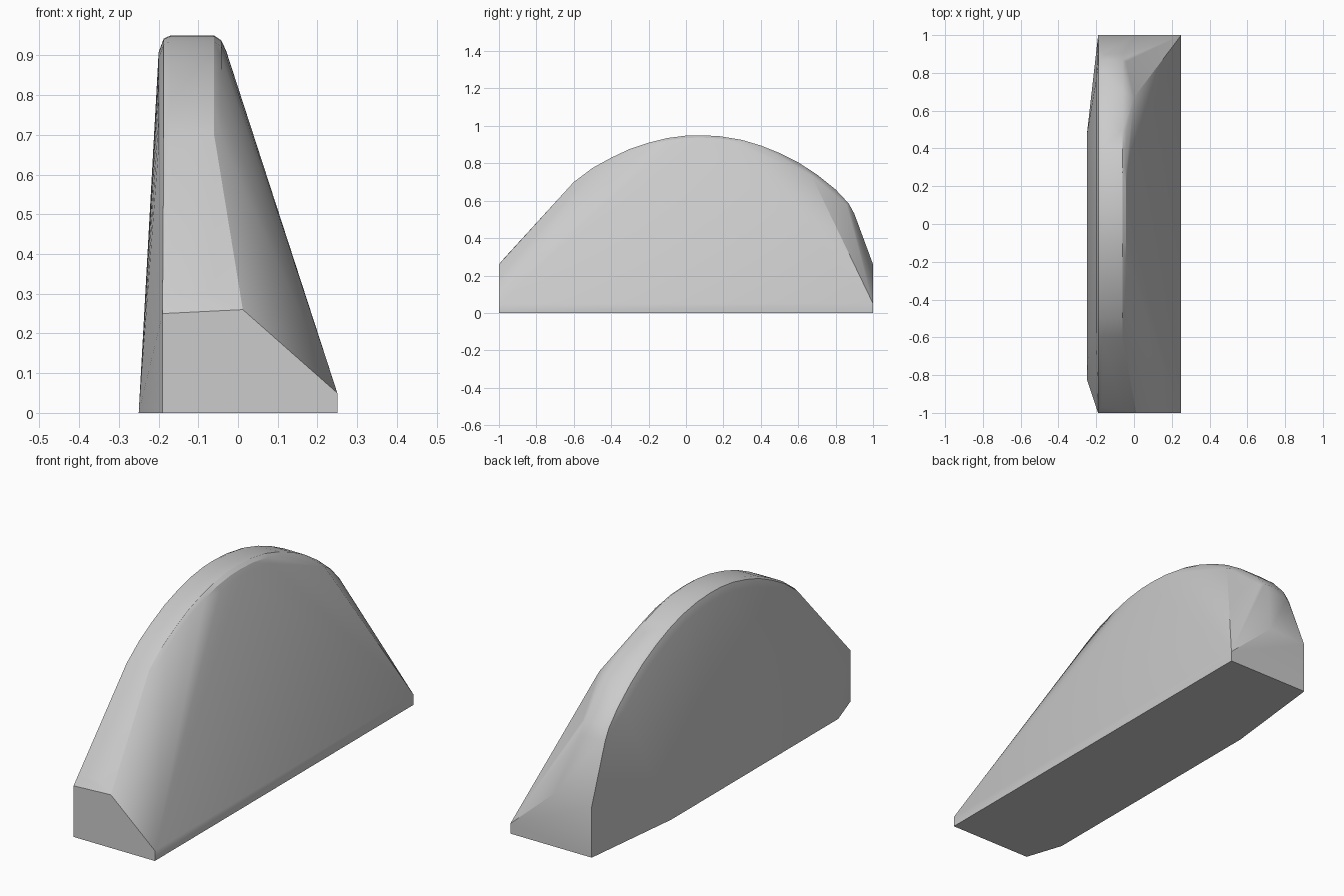
import bpy
import bmesh
import math

cube = bpy.data.objects.get("Cube")
if cube:
    bpy.data.objects.remove(cube, do_unlink=True)

# Single flat grey
grey = bpy.data.materials.new("plain grey")
grey.use_nodes = True
colour = (0.6, 0.6, 0.6, 1)
grey.diffuse_color = colour
grey.node_tree.nodes["Principled BSDF"].inputs["Base Color"].default_value = colour

# Arched ridge line in (y, z)
arch = [(-0.97, 0.295), (-0.6, 0.7), (-0.5, 0.775), (-0.4, 0.83), (-0.3, 0.877),
        (-0.2, 0.91), (-0.1, 0.935), (0, 0.948), (0.08, 0.95), (0.18, 0.945),
        (0.3, 0.925), (0.4, 0.895), (0.5, 0.855), (0.6, 0.805), (0.7, 0.74),
        (0.8, 0.66), (0.87, 0.585), (0.9, 0.53)]
# Rounded ridge cross-section: x and inset towards the arch centre
section = [(-0.2, 0.955), (-0.187, 0.992), (-0.17, 1), (-0.06, 1), (-0.042, 0.987), (-0.03, 0.96)]
centre_y = 0.05

points = []
for y, z in arch:
    for x, inset in section:
        if abs(y) > 0.85:
            x = max(x, -0.19)
        points.append((x, centre_y + (y - centre_y) * inset, z * inset))

# Blunt ends, lower right edge and bowed left base edge
for end in (-1, 1):
    points += [(-0.19, end, 0), (-0.19, end, 0.25), (0.012, end, 0.26),
               (0.25, end, 0), (0.25, end, 0.05)]
points += [(-0.25, -0.82, 0), (-0.25, 0.47, 0), (0.0, 0.67, 0.735)]

# Skin the wedge as a convex body
bm = bmesh.new()
for p in points:
    bm.verts.new(p)
hull = bmesh.ops.convex_hull(bm, input=bm.verts[:])
loose = {g for g in hull["geom_interior"] + hull["geom_unused"]
         if isinstance(g, bmesh.types.BMVert)}
bmesh.ops.delete(bm, geom=[v for v in loose if not v.link_faces], context="VERTS")
bmesh.ops.dissolve_limit(bm, angle_limit=math.radians(0.5), verts=bm.verts[:], edges=bm.edges[:])
bmesh.ops.recalc_face_normals(bm, faces=bm.faces[:])
mesh = bpy.data.meshes.new("arched_wedge")
bm.to_mesh(mesh)
bm.free()

wedge = bpy.data.objects.new("arched_wedge", mesh)
bpy.context.collection.objects.link(wedge)
mesh.materials.append(grey)
bpy.ops.object.select_all(action="DESELECT")
wedge.select_set(True)
bpy.context.view_layer.objects.active = wedge
bpy.ops.object.shade_smooth_by_angle(angle=math.radians(30))
